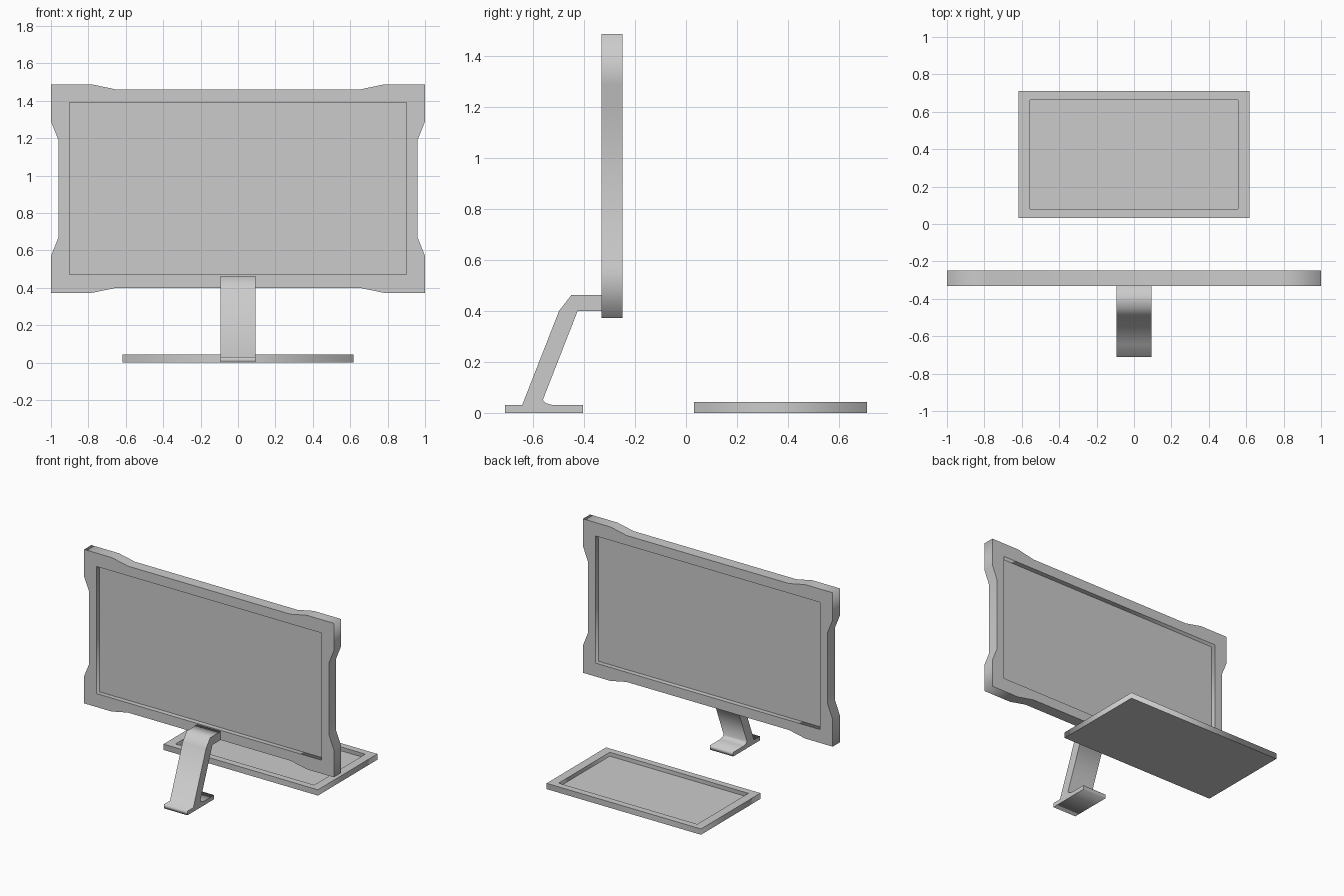
import bpy
from math import pi

if "Cube" in bpy.data.objects:
    bpy.data.objects.remove(bpy.data.objects["Cube"])


def extrude(name, loops, depth, loc=(0, 0, 0), rot=(0, 0, 0)):
    """Solid from closed 2D loops (inner loops become holes), centred in depth."""
    cu = bpy.data.curves.new(name, 'CURVE')
    cu.dimensions = '2D'
    cu.fill_mode = 'BOTH'
    cu.extrude = depth / 2
    for pts in loops:
        sp = cu.splines.new('POLY')
        sp.points.add(len(pts) - 1)
        for p, (x, y) in zip(sp.points, pts):
            p.co = (x, y, 0, 1)
        sp.use_cyclic_u = True
    ob = bpy.data.objects.new(name, cu)
    bpy.context.collection.objects.link(ob)
    ob.location = loc
    ob.rotation_euler = rot
    bpy.ops.object.select_all(action='DESELECT')
    ob.select_set(True)
    bpy.context.view_layer.objects.active = ob
    bpy.ops.object.convert(target='MESH')
    return bpy.context.object


def rect(hx, hy):
    return [(hx, hy), (-hx, hy), (-hx, -hy), (hx, -hy)]


def mirror4(q):
    """Complete an outline from its upper right quarter."""
    half = q + [(-x, y) for x, y in reversed(q)]
    return half + [(x, -y) for x, y in reversed(half)]


UPRIGHT = (pi / 2, 0, 0)

# Screen frame with flared corners, recessed on both faces
quarter = [(0.96, 0.26), (1.0, 0.36), (1.0, 0.557), (0.78, 0.557), (0.65, 0.53)]
centre = (0, -0.29, 0.93)
opening = rect(0.90, 0.46)
extrude("screen_frame", [mirror4(quarter), opening], 0.082, centre, UPRIGHT)
extrude("screen_panel", [opening], 0.012, centre, UPRIGHT)

# Bent stand with foot, drawn in side view (y, z)
profile = [(-0.71, 0), (-0.405, 0), (-0.405, 0.03), (-0.52, 0.03),
           (-0.55, 0.038), (-0.562, 0.05), (-0.425, 0.40), (-0.33, 0.40),
           (-0.33, 0.462), (-0.45, 0.462), (-0.498, 0.40), (-0.643, 0.03),
           (-0.71, 0.03)]
extrude("stand", [profile], 0.187, (-0.001, 0, 0), (pi / 2, 0, pi / 2))

# Keyboard tray: raised rim around a sunken floor
well = rect(0.555, 0.292)
extrude("keyboard_rim", [rect(0.618, 0.34), well], 0.042, (0, 0.371, 0.021))
extrude("keyboard_floor", [well], 0.014, (0, 0.371, 0.007))
